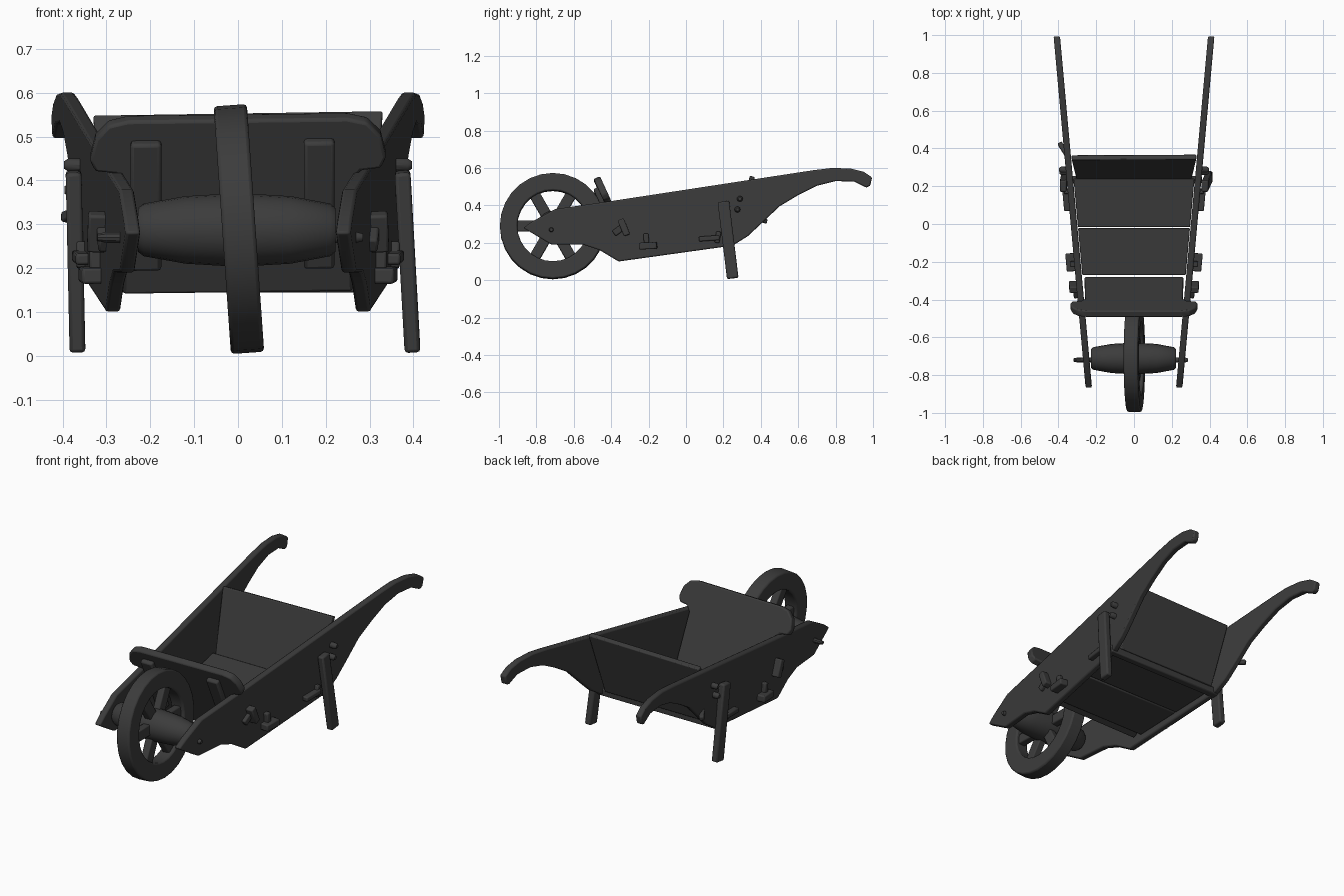
import bpy, bmesh, math
from mathutils import Vector, Matrix

cube = bpy.data.objects.get("Cube")
if cube:
    bpy.data.objects.remove(cube, do_unlink=True)

wood = bpy.data.materials.new("dark_wood")
wood.use_nodes = True
wood.diffuse_color = (0.045, 0.045, 0.045, 1)
wood.node_tree.nodes["Principled BSDF"].inputs["Base Color"].default_value = wood.diffuse_color


def finish(name, bm, bevel=0.005, angle=35):
    bmesh.ops.recalc_face_normals(bm, faces=bm.faces)
    mesh = bpy.data.meshes.new(name)
    bm.to_mesh(mesh)
    bm.free()
    mesh.materials.append(wood)
    obj = bpy.data.objects.new(name, mesh)
    bpy.context.collection.objects.link(obj)
    if bevel:
        mod = obj.modifiers.new("worn_edges", "BEVEL")
        mod.width, mod.segments, mod.limit_method = bevel, 2, "ANGLE"
    bpy.ops.object.select_all(action="DESELECT")
    obj.select_set(True)
    bpy.context.view_layer.objects.active = obj
    bpy.ops.object.shade_smooth_by_angle(angle=math.radians(angle))
    return obj


def prism(name, outline, place, bevel=0.005):
    """Outline extruded between place(p, -1) and place(p, 1)."""
    bm = bmesh.new()
    near, far = ([bm.verts.new(place(p, t)) for p in outline] for t in (-1, 1))
    bm.faces.new(near)
    bm.faces.new(far)
    for i in range(len(outline)):
        j = (i + 1) % len(outline)
        bm.faces.new((near[i], near[j], far[j], far[i]))
    return finish(name, bm, bevel)


def beam(name, a, b, width, depth, bevel=0.006):
    """Squared bar from a to b; width is measured along x where possible."""
    a, b = Vector(a), Vector(b)
    axis = (b - a).normalized()
    side = Vector((0, 1, 0)) if abs(axis.x) > 0.9 else Vector((1, 0, 0))
    side = (side - axis * side.dot(axis)).normalized()
    up = axis.cross(side)
    corners = [(-1, -1), (1, -1), (1, 1), (-1, 1)]
    return prism(name, corners, lambda p, t: (a + b) / 2 + axis * (b - a).length / 2 * t
                 + side * width / 2 * p[0] + up * depth / 2 * p[1], bevel)


def lathe_x(name, profile, segments, closed, bevel=0.0):
    """Spin (x, radius) points around the x axis."""
    bm = bmesh.new()
    rings = []
    for i in range(segments):
        a = math.tau * i / segments
        rings.append([bm.verts.new((x, r * math.cos(a), r * math.sin(a))) for x, r in profile])
    n = len(profile)
    for i, ring in enumerate(rings):
        nxt = rings[(i + 1) % segments]
        for k in range(n if closed else n - 1):
            m = (k + 1) % n
            bm.faces.new((ring[k], ring[m], nxt[m], nxt[k]))
    if not closed:
        bm.faces.new([r[0] for r in rings])
        bm.faces.new([r[-1] for r in rings])
    return finish(name, bm, bevel)


def side_x(y):
    return 0.24 + 0.091 * (y + 0.86)


# Side planks, running from the axle to the curved handles
side_outline = [(-0.87, 0.28), (-0.82, 0.315), (-0.70, 0.38), (-0.42, 0.42), (0.3, 0.53),
                (0.68, 0.588), (0.78, 0.6), (0.88, 0.597), (0.95, 0.58), (0.995, 0.55),
                (0.985, 0.505), (0.965, 0.495), (0.9, 0.527), (0.8, 0.53), (0.7, 0.505),
                (0.6, 0.455), (0.5, 0.395), (0.4, 0.3), (0.33, 0.235), (0.25, 0.185),
                (-0.36, 0.1), (-0.46, 0.16), (-0.55, 0.19), (-0.72, 0.19)]
for s, label in ((1, "left"), (-1, "right")):
    prism(label + "_side_plank", side_outline,
          lambda p, t: (s * (side_x(p[0]) + 0.017 * t), p[0], p[1]), 0.007)

    # Splayed leg
    foot = 0.398 if s > 0 else 0.366
    beam(label + "_leg", (s * 0.375, 0.2, 0.42), (s * foot, 0.25, 0.01), 0.036, 0.062, 0.008)

    # Wedged tenons and pegs: (y, z) ends, height, projection
    fixings = [("front_wedge", (-0.35, 0.325), (-0.315, 0.24), 0.035, 0.055),
               ("front_tenon", (-0.385, 0.25), (-0.33, 0.29), 0.035, 0.035),
               ("floor_tenon", (-0.25, 0.182), (-0.155, 0.186), 0.036, 0.06),
               ("floor_wedge", (-0.21, 0.19), (-0.215, 0.25), 0.028, 0.04),
               ("rear_tenon", (0.07, 0.22), (0.18, 0.228), 0.026, 0.045),
               ("rear_wedge", (0.165, 0.2), (0.175, 0.26), 0.026, 0.035)]
    for part, a, b, height, out in fixings:
        ends = [(s * (side_x(y) + out / 2), y, z) for y, z in (a, b)]
        beam(label + "_" + part, *ends, out, height)
    for i, (y, z) in enumerate(((0.288, 0.435), (0.275, 0.378))):
        peg = lathe_x(f"{label}_peg_{i + 1}", [(0, 0.016), (0.042, 0.016), (0.052, 0.009)], 10, False)
        peg.location = (s * side_x(y), y, z)
        peg.rotation_euler.z = 0 if s > 0 else math.pi
beam("right_rear_pin", (-0.345, 0.35, 0.335), (-0.395, 0.43, 0.315), 0.025, 0.025)


# Leaning front board with ears resting on the sides, and its two battens
def front_plane(offset, thick):
    return lambda p, t: (p[0], -0.475 + (0.54 - p[1]) * 0.46 + offset + thick * t,
                         p[1] + 0.46 * thick * t + 0.012 * p[0])


half = [(0.262, 0.15), (0.258, 0.4), (0.28, 0.425), (0.325, 0.43), (0.338, 0.455),
        (0.325, 0.505), (0.295, 0.535), (0.25, 0.545)]
board = half + [(-x, z) for x, z in reversed(half)]
prism("front_board", board, front_plane(0, 0.017), 0.007)
for x, label in ((0.185, "left"), (-0.21, "right")):
    strip = [(x - 0.035, 0.2), (x + 0.035, 0.2), (x + 0.035, 0.49), (x - 0.035, 0.49)]
    prism(label + "_front_batten", strip, front_plane(-0.03, 0.014), 0.008)

# Tail board, leaning back
prism("tail_board", [(-0.305, 0.215), (0.305, 0.215), (0.33, 0.555), (-0.33, 0.545)],
      lambda p, t: (p[0], 0.25 + (p[1] - 0.215) * 0.31 + 0.013 * t, p[1] - 0.004 * t))


# Two floor boards, rising toward the back
def floor_plane(p, t):
    return (p[0], p[1], 0.155 + 0.12 * (p[1] + 0.28) + 0.012 * t)


for name, y0, y1 in (("front_floor_board", -0.27, -0.022), ("rear_floor_board", -0.016, 0.24)):
    w0, w1 = side_x(y0) - 0.02, side_x(y1) - 0.02
    prism(name, [(-w0, y0), (w0, y0), (w1, y1), (-w1, y1)], floor_plane)
beam("rear_crossbar", (-0.36, 0.235, 0.2), (0.36, 0.235, 0.2), 0.04, 0.04)

# Wheel: rim, six spokes, barrel hub and axle, with a slight lean
wheel = [lathe_x("wheel_rim", [(-0.038, 0.19), (0.038, 0.19), (0.038, 0.283), (-0.038, 0.283)],
                 28, True, 0.008)]
for i in range(6):
    a = i * math.tau / 6
    d = Vector((0, math.cos(a), math.sin(a)))
    wheel.append(beam(f"spoke_{i + 1}", d * 0.05, d * 0.2, 0.04, 0.058))
for part in wheel:
    part.matrix_world = Matrix.Translation((0.002, -0.712, 0.289)) @ Matrix.Rotation(math.radians(-4), 4, "Y")

hub = lathe_x("wheel_hub", [(-0.228, 0.05), (-0.215, 0.06), (-0.12, 0.077), (0, 0.084),
                            (0.12, 0.077), (0.21, 0.06), (0.222, 0.05)], 20, False)
hub.location = (0, -0.712, 0.287)
axle = lathe_x("axle", [(-0.32, 0.009), (-0.3, 0.013), (0.27, 0.013), (0.285, 0.009)], 10, False)
axle.location = (0, -0.72, 0.27)
